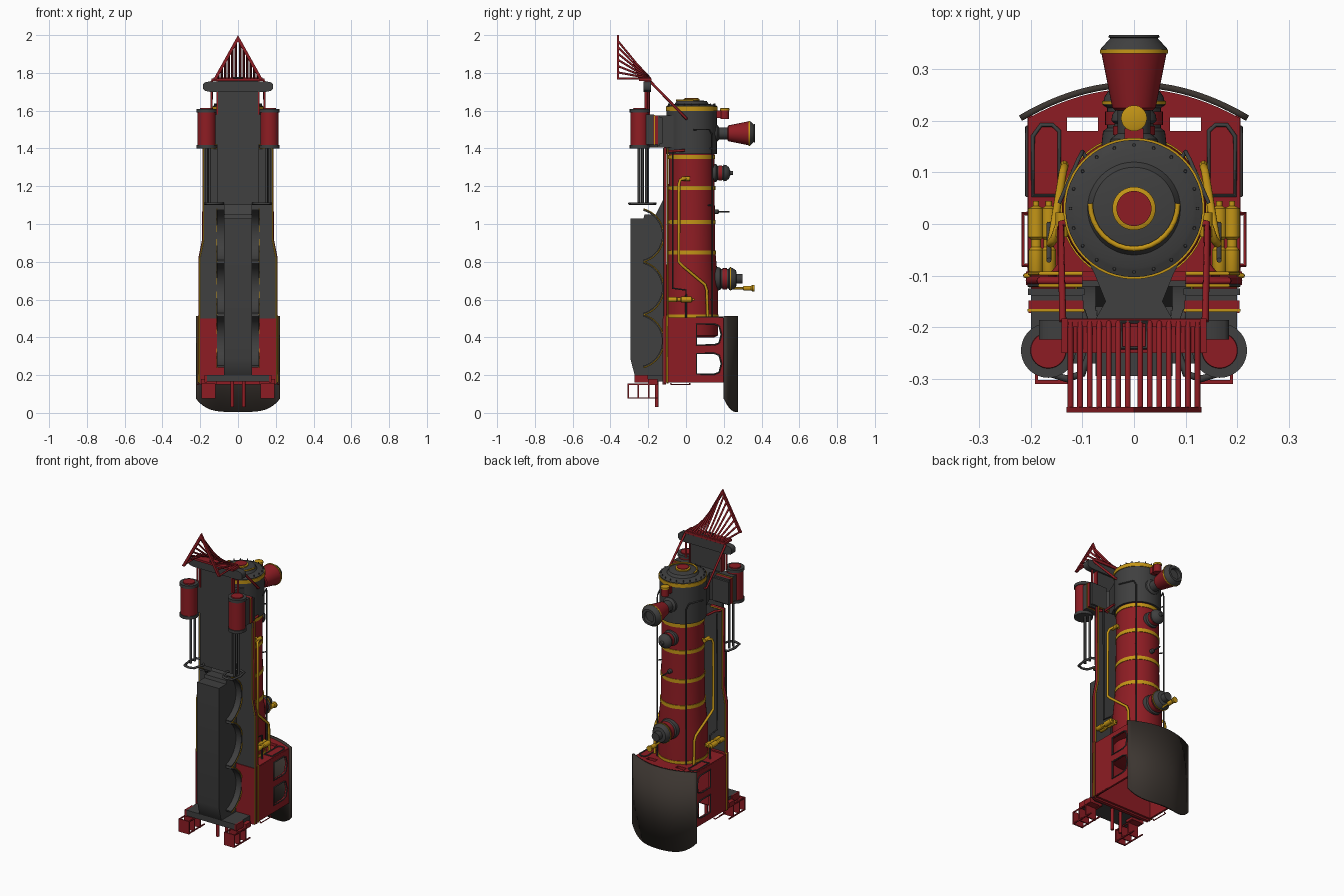
import bpy, bmesh, math
from mathutils import Matrix, Vector

if "Cube" in bpy.data.objects:
    bpy.data.objects.remove(bpy.data.objects["Cube"])

def mat(name, r, g, b):
    m = bpy.data.materials.new(name)
    m.diffuse_color = (r, g, b, 1)
    m.use_nodes = True
    m.node_tree.nodes["Principled BSDF"].inputs["Base Color"].default_value = m.diffuse_color
    return m

RED = mat("red_paint", .27, .012, .017)
GOLD = mat("brass", .55, .3, .008)
DARK = mat("dark_iron", .05, .05, .05)
ROOF = mat("roof_brown", .045, .036, .03)
BY = .03  # boiler axis height in y

def add(name, me, m, mirror=False, angle=35):
    me.shade_smooth()
    me.set_sharp_from_angle(angle=math.radians(angle))
    me.materials.clear()
    me.materials.append(m)
    ob = bpy.data.objects.new(name, me)
    bpy.context.collection.objects.link(ob)
    if mirror:
        ob.modifiers.new("mirror", 'MIRROR').use_mirror_merge = False
    return ob

def from_bm(name, bm, m, mirror=False):
    bmesh.ops.recalc_face_normals(bm, faces=bm.faces)
    me = bpy.data.meshes.new(name)
    bm.to_mesh(me)
    bm.free()
    return add(name, me, m, mirror)

def box(name, x, y, z, m, mirror=False):
    bm = bmesh.new()
    bmesh.ops.create_cube(bm, size=1)
    for v in bm.verts:
        v.co = [(a + b) / 2 + c * (b - a) for (a, b), c in zip((x, y, z), v.co)]
    return from_bm(name, bm, m, mirror)

def lathe(name, profile, origin, axis, m, mirror=False, n=40):
    """profile = (radius, position along axis)"""
    bm = bmesh.new()
    rings = []
    for r, h in profile:
        ring = []
        for i in range(n):
            a = 2 * math.pi * i / n
            c, s = r * math.cos(a), r * math.sin(a)
            p = (c, s, h) if axis == 'Z' else (c, h, s)
            ring.append(bm.verts.new(Vector(p) + Vector(origin)))
        rings.append(ring)
    for a, b in zip(rings, rings[1:]):
        for i in range(n):
            bm.faces.new((a[i], a[(i + 1) % n], b[(i + 1) % n], b[i]))
    bm.faces.new(rings[0])
    bm.faces.new(rings[-1])
    return from_bm(name, bm, m, mirror)

def bake_curve(name, cu, m, mirror, matrix=None):
    tmp = bpy.data.objects.new("tmp", cu)
    bpy.context.collection.objects.link(tmp)
    dg = bpy.context.evaluated_depsgraph_get()
    me = bpy.data.meshes.new_from_object(tmp.evaluated_get(dg))
    bpy.data.objects.remove(tmp)
    if matrix:
        me.transform(matrix)
    me.name = name
    return add(name, me, m, mirror, 50)

def splines(cu, loops, closed):
    for pts in loops:
        s = cu.splines.new('POLY')
        s.points.add(len(pts) - 1)
        for p, c in zip(s.points, pts):
            p.co = (c[0], c[1], c[2] if len(c) > 2 else 0, 1)
        s.use_cyclic_u = closed

def tube(name, pts, r, m, mirror=False, closed=False):
    cu = bpy.data.curves.new(name, 'CURVE')
    cu.dimensions = '3D'
    cu.bevel_depth, cu.bevel_resolution, cu.use_fill_caps = r, 2, True
    splines(cu, [pts], closed)
    return bake_curve(name, cu, m, mirror)

PLANES = {'xy': ((1, 0, 0), (0, 1, 0), (0, 0, 1)),
          'yz': ((0, 0, 1), (1, 0, 0), (0, 1, 0)),
          'xz': ((1, 0, 0), (0, 0, -1), (0, 1, 0))}

def plate(name, loops, plane, offset, thick, m, mirror=False):
    """Flat sheet; loops after the first are holes."""
    cu = bpy.data.curves.new(name, 'CURVE')
    cu.dimensions, cu.fill_mode, cu.extrude = '2D', 'BOTH', thick / 2
    splines(cu, loops, True)
    mx = Matrix(PLANES[plane]).to_4x4()
    mx.translation = {'xy': (0, 0, offset), 'yz': (offset, 0, 0), 'xz': (0, offset, 0)}[plane]
    return bake_curve(name, cu, m, mirror, mx)

def sym(half):
    return half + [(-x, y) for x, y in reversed(half)]

# boiler, smokebox, bands
lathe("boiler", [(.12, .4), (.14, .41), (.14, .7), (.124, .87), (.12, 1.38)], (0, BY, 0), 'Z', RED, n=48)
lathe("smokebox", [(.133, 1.37), (.133, 1.625), (.12, 1.63), (.115, 1.632), (.09, 1.635), (.08, 1.65),
                   (.05, 1.655)], (0, BY, 0), 'Z', DARK, n=48)
for i, (z, r) in enumerate([(.51, .143), (.85, .129), (1.01, .126), (1.19, .125), (1.355, .124), (1.61, .137)]):
    lathe(f"brass_band_{i}", [(r, z - .011), (r, z + .011)], (0, BY, 0), 'Z', GOLD, n=48)
lathe("door_ring", [(.042, 1.64), (.042, 1.662), (.036, 1.665)], (0, BY, 0), 'Z', GOLD)
lathe("door_disc", [(.034, 1.65), (.034, 1.668)], (0, BY, 0), 'Z', RED)
for i in range(20):
    a = math.pi * i / 10
    lathe(f"rivet_{i}", [(.004, 1.62), (.003, 1.638)],
          (.123 * math.cos(a), BY + .123 * math.sin(a), 0), 'Z', DARK, n=6)
arc = [(.085 * math.cos(a), BY + .01 + .088 * math.sin(a), 1.655)
       for a in [math.pi * (1 + i / 16) for i in range(17)]]
tube("door_handrail", arc, .005, GOLD)

# chimney
lathe("chimney_base", [(.05, .13), (.045, .165), (.032, .175), (.032, .225)], (0, 0, 1.48), 'Y', DARK)
lathe("chimney_cone", [(.036, .22), (.042, .225), (.064, .335)], (0, 0, 1.48), 'Y', RED)
lathe("chimney_band", [(.066, .33), (.066, .338)], (0, 0, 1.48), 'Y', GOLD)
lathe("chimney_cap", [(.065, .336), (.064, .34), (.046, .36), (.05, .362), (.048, .366), (.034, .366),
                      (.034, .345)], (0, 0, 1.48), 'Y', DARK)
# headlight
lathe("headlight", [(.022, 1.555), (.022, 1.61)], (0, .205, 0), 'Z', RED)
lathe("headlight_ring", [(.025, 1.6), (.025, 1.612), (.02, 1.614)], (0, .205, 0), 'Z', GOLD)
box("headlight_stand", (-.018, .018), (.15, .185), (1.56, 1.6), RED)
# sand dome
lathe("sand_dome", [(.05, .12), (.047, .16), (.038, .166), (.038, .195), (.044, .2), (.042, .212), (.03, .228),
                    (.012, .234), (.01, .248)], (0, 0, 1.27), 'Y', DARK)
lathe("sand_dome_band", [(.041, .172), (.041, .19)], (0, 0, 1.27), 'Y', RED)
# steam dome and whistle
lathe("steam_dome", [(.066, .13), (.06, .18), (.052, .186), (.052, .225), (.06, .23), (.058, .245), (.045, .265),
                     (.026, .268), (.026, .3)], (0, 0, .71), 'Y', DARK)
lathe("steam_dome_red_band", [(.056, .192), (.056, .218)], (0, 0, .71), 'Y', RED)
lathe("steam_dome_brass", [(.062, .232), (.062, .238)], (0, 0, .71), 'Y', GOLD)
lathe("whistle", [(.006, .25), (.006, .3), (.013, .305), (.013, .345), (.018, .352), (.018, .362)],
      (0, 0, .66), 'Y', GOLD, n=20)
lathe("check_valve", [(.014, .14), (.012, .17), (.004, .175), (.004, .23)], (0, 0, 1.065), 'Y', DARK, n=16)

# boiler side pipes, handrails, pumps
tube("handrail", [(.1, .14, .5), (.1, .14, 1.47), (.108, .125, 1.5), (.145, .04, 1.5)], .004, DARK, True)
for z in (.6, 1.1, 1.4):
    tube("handrail_post", [(.08, .11, z), (.1, .14, z)], .004, DARK, True)
tube("feed_pipe", [(.115, .01, 1.24), (.145, .0, 1.24), (.155, -.03, 1.235), (.162, -.038, 1.21),
                   (.162, -.038, .8), (.158, -.02, .78), (.138, .1, .68), (.135, .11, .65), (.135, .115, .5)],
     .008, GOLD, True)
lathe("pipe_fitting", [(.012, -.025), (.012, .022)], (.14, 0, 1.24), 'Y', GOLD, True, 16)
for x in (.165, .19):
    lathe("pump", [(.012, -.095), (.014, -.09), (.014, -.05), (.01, -.045), (.01, -.03), (.015, -.025),
                   (.015, .03), (.006, .035), (.006, .045)], (x, 0, .6), 'Y', GOLD, True, 16)
tube("pump_pipe", [(.165, -.07, 1.38), (.165, -.07, .66), (.165, 0, .65), (.165, 0, .5)], .005, DARK, True)

# running boards with trim
half = [(.206, .155), (.206, .82), (.186, .92), (.186, 1.4)]
plate("running_board", [sym(half)], 'xz', -.115, .012, DARK)
edge = [(x, -.1, z) for x, z in half]
for name, y, m in (("board_edge_red", -.11, RED), ("board_edge_brass", -.119, GOLD), ("board_lip_brass", -.096, GOLD)):
    r = .008 if m is RED else .004
    tube(name, [(x - .004, y, z) for x, z in half] + [(.1, y, 1.4)], r, m, True)

# cab
arch = [(.205 - .0205 * i, .205 + .057 * (1 - (1 - i / 10) ** 2)) for i in range(11)]
rect = [(.07, .18), (.13, .18), (.13, .206), (.07, .206)]
plate("cab_front", [sym([(.205, -.115)] + arch[:-1]), rect, [(-x, y) for x, y in rect]], 'xy', .495, .018, RED)
def window(z):
    return [(.055, z + .005), (.055, z + .115), (.15, z + .115), (.175, z + .105), (.187, z + .06),
            (.175, z + .015), (.15, z + .005)]
plate("cab_side", [[(-.115, .16), (.21, .16), (.21, .5), (-.115, .5)], window(.2), window(.355)],
      'yz', .2, .012, RED, True)
for z in (.2, .355):
    tube("window_frame", [(.207, y, w) for y, w in window(z)], .004, DARK, True, True)
tube("cab_front_panel", [(.145, .055, .507), (.145, .18, .507), (.158, .192, .507), (.18, .192, .507),
                         (.196, .17, .507), (.196, .055, .507)], .004, DARK, True, True)
box("cab_floor", (-.2, .2), (-.125, -.105), (.15, .5), RED)
box("cab_lower_band", (-.209, .209), (-.118, -.092), (.16, .512), RED)
tube("cab_brass_line", [(.2, -.1, .514), (.21, -.1, .51), (.21, -.1, .16)], .005, GOLD, True)
tube("cab_grab_rail", [(.205, .02, .155), (.215, .02, .15), (.215, -.08, .15), (.205, -.08, .155)], .004, RED, True)
# cab roof, curved across and rounded at the rear
bm = bmesh.new()
rows = []
for i in range(25):
    t = -1 + i / 12
    y = .27 - .065 * t * t
    rows.append([bm.verts.new((.22 * t, y, z)) for z in (.005 + .07 * t ** 4, .512)])
for a, b in zip(rows, rows[1:]):
    bm.faces.new((a[0], a[1], b[1], b[0]))
roof = from_bm("cab_roof", bm, ROOF)
sol = roof.modifiers.new("thickness", 'SOLIDIFY')
sol.thickness, sol.offset = .012, 0

# underframe with wheel arches
plate("main_frame", [[(-.12, .17), (-.24, .17), (-.272, .2), (-.295, .29), (-.295, 1.03), (-.225, 1.03),
                      (-.22, 1.05), (-.16, 1.05), (-.12, 1.13)]], 'yz', 0, .15, DARK)
for z in (.38, .66, .94):
    pts = [(math.cos(a), math.sin(a)) for a in [math.radians(-75 + 150 * i / 20) for i in range(21)]]
    ring = [(-.262 + .145 * c, z + .145 * s) for c, s in pts]
    inner = [(-.262 + .135 * c, z + .135 * s) for c, s in reversed(pts)]
    plate("wheel_arch", [ring + inner], 'yz', .092, .04, DARK, True)
    tube("wheel_arch_trim", [(.112, y, w) for y, w in ring], .003, GOLD, True)
box("rear_beam", (-.17, .17), (-.27, -.12), (.165, .2), DARK)
box("rear_beam_side", (.165, .178), (-.272, -.2), (.16, .2), RED, True)
# cab steps
for y in (-.31, -.258, -.2):
    box("step_tread", (.12, .192), (y, y + .008), (.075, .155), RED, True)
for x in (.122, .186):
    for z in (.075, .148):
        box("step_rail", (x, x + .006), (-.31, -.15), (z, z + .007), RED, True)
box("step_bracket", (.11, .195), (-.2, -.15), (.15, .18), RED, True)
tube("drain_pipe", [(.03, -.155, .17), (.03, -.155, .03)], .01, RED, True)

# cylinders, steam chests, crosshead guides
C = (.166, -.245, 0)
lathe("cylinder", [(.048, 1.41), (.048, 1.6)], C, 'Z', RED, True)
for z in (1.4, 1.59):
    lathe("cylinder_flange", [(.053, z), (.053, z + .018)], C, 'Z', DARK, True)
lathe("cylinder_cap", [(.036, 1.6), (.034, 1.614)], C, 'Z', RED, True)
box("chest_foot", (.1, .2), (-.215, -.17), (1.42, 1.58), DARK, True)
box("chest_body", (.098, .204), (-.172, -.148), (1.42, 1.575), RED, True)
box("chest_trim", (.096, .206), (-.17, -.165), (1.418, 1.577), GOLD, True)
box("chest_lid", (.1, .2), (-.15, -.138), (1.415, 1.575), DARK, True)
box("chest_top", (.096, .205), (-.138, -.125), (1.425, 1.565), DARK, True)
for y in (-.25, -.21):
    tube("crosshead_guide", [(.15, y, 1.41), (.15, y, 1.11)], .008, DARK, True)
tube("guide_yoke", [(.08, -.23, 1.108), (.1, -.29, 1.108), (.13, -.3, 1.108), (.165, -.29, 1.108),
                    (.175, -.23, 1.108), (.165, -.175, 1.108), (.13, -.162, 1.108), (.1, -.17, 1.108)],
     .007, DARK, True, True)
tube("piston_rod", [(.166, -.23, 1.41), (.166, -.23, 1.11)], .007, DARK, True)

# smokebox saddle, front deck, beam and braces
plate("saddle", [sym([(.11, -.2), (.075, -.185), (.055, -.15), (.075, -.1), (.1, -.05)])], 'xy', 1.49, .17, DARK)
box("front_deck", (-.11, .11), (-.216, -.196), (1.1, 1.765), DARK)
box("deck_side", (.105, .113), (-.22, -.19), (1.58, 1.765), RED, True)
plate("front_beam", [sym([(.15, 1.755), (.175, 1.75), (.184, 1.74), (.184, 1.715), (.175, 1.705), (.15, 1.7)])],
      'xz', -.205, .038, DARK)
box("beam_face", (-.14, .14), (-.25, -.183), (1.757, 1.77), RED)
tube("coupler_frame", [(-.025, -.24, 1.775), (.025, -.24, 1.775), (.025, -.19, 1.775), (-.025, -.19, 1.775)],
     .004, DARK, False, True)
tube("smokebox_brace", [(.138, -.19, 1.755), (.142, 0, 1.56), (.12, .005, 1.555)], .007, RED, True)
tube("brace_post", [(.14, -.2, 1.6), (.14, -.2, 1.72)], .006, RED, True)
tube("brace_foot", [(.142, -.005, 1.39), (.142, -.08, 1.385), (.165, -.11, 1.385)], .007, RED, True)

# cowcatcher
plate("pilot_toe", [[(0, 2), (.131, 1.765), (.113, 1.765), (0, 1.967)]], 'xz', -.36, .011, RED, True)
box("pilot_top", (-.13, .13), (-.2, -.185), (1.76, 1.776), RED)
for i in range(7):
    x = .012 + .0185 * i
    tip = 1.99 - .235 * x / .131
    tube(f"pilot_bar_{i}", [(x, -.19, 1.772), (x, -.26, 1.772 + (tip - 1.772) * .38), (x, -.36, tip)], .0055, RED, True)
